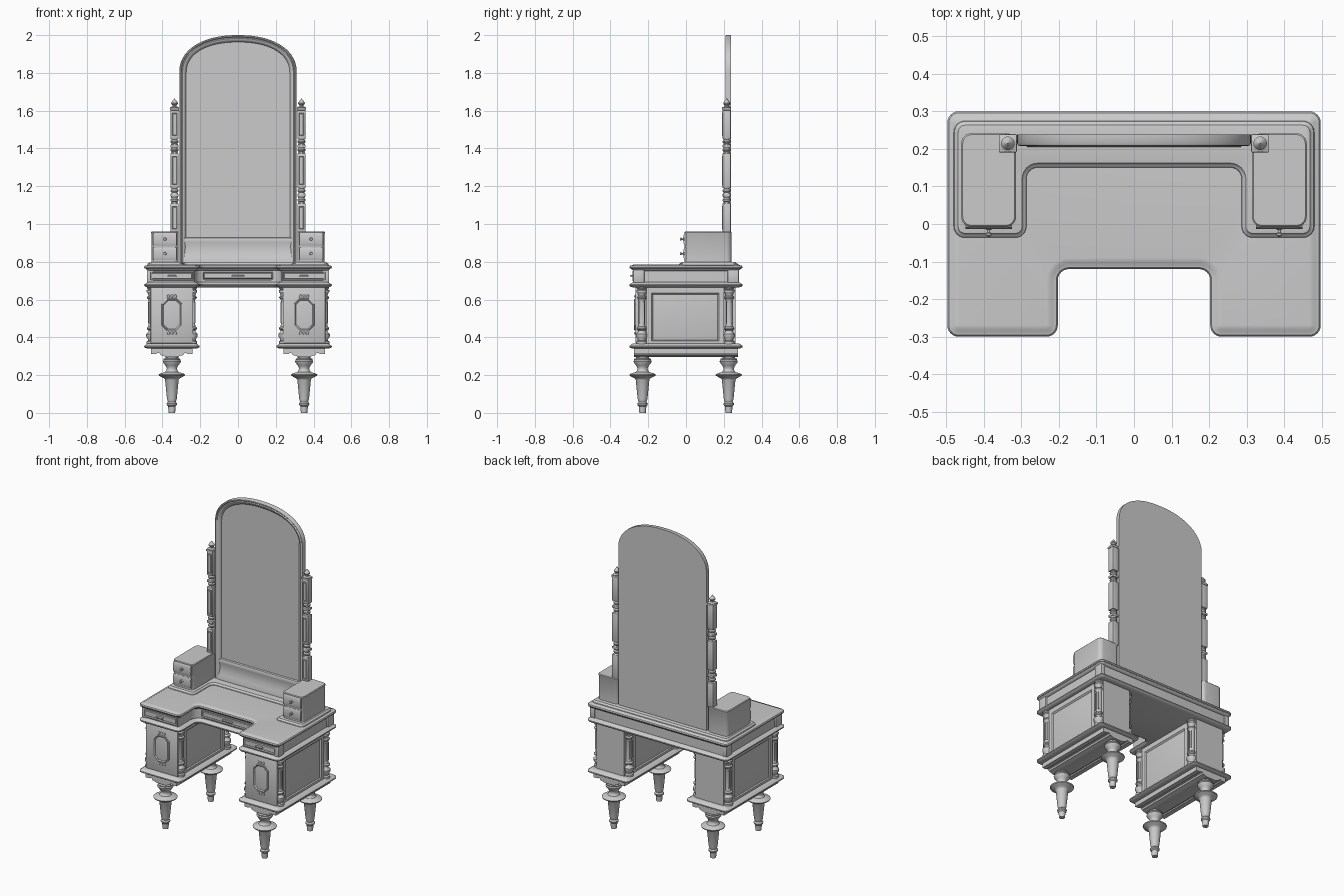
import bpy, bmesh, math
from mathutils import Vector


def finish(name, bm, angle=35):
    bmesh.ops.recalc_face_normals(bm, faces=bm.faces)
    me = bpy.data.meshes.new(name)
    bm.to_mesh(me)
    bm.free()
    me.shade_smooth()
    me.set_sharp_from_angle(angle=math.radians(angle))
    ob = bpy.data.objects.new(name, me)
    bpy.context.collection.objects.link(ob)
    return ob


def loft(name, rings, cap=True, angle=35):
    """Skin a stack of closed rings of equal point count."""
    bm = bmesh.new()
    vs = [[bm.verts.new(p) for p in r] for r in rings]
    n = len(vs[0])
    for a, b in zip(vs, vs[1:]):
        for i in range(n):
            bm.faces.new((a[i], a[(i + 1) % n], b[(i + 1) % n], b[i]))
    if cap:
        bm.faces.new(vs[0])
        bm.faces.new(vs[-1])
    return finish(name, bm, angle)


def outline(pts, r, d):
    """Right-angled counter-clockwise outline with round corners, inset by d."""
    out = []
    for i, p in enumerate(pts):
        p, a, b = Vector(p), Vector(pts[i - 1]), Vector(pts[(i + 1) % len(pts)])
        u, w = (p - a).normalized(), (b - p).normalized()
        convex = u.x * w.y - u.y * w.x > 0
        k = 1 if convex else -1
        c = p + (w - u) * r                 # arc centre
        rad = max(r - k * d, 0.002)
        if convex and r - d < 0.002:
            c = p + (w - u) * (d + 0.002)
        for j in range(7):
            t = j / 6 * math.pi / 2
            out.append(c + rad * (-w * math.cos(t) + u * math.sin(t)))
    return out


def moulded(name, pts, r, prof):
    return loft(name, [[(p.x, p.y, z) for p in outline(pts, r, d)] for d, z in prof])


def rect(x0, x1, y0, y1):
    return [(x0, y0), (x1, y0), (x1, y1), (x0, y1)]


def turned(name, x, y, prof, n=28):
    return loft(name, [[(x + r * math.cos(2 * math.pi * i / n), y + r * math.sin(2 * math.pi * i / n), z)
                        for i in range(n)] for r, z in prof])


def box(name, x0, x1, y0, y1, z0, z1, bev=0.0):
    bm = bmesh.new()
    bmesh.ops.create_cube(bm, size=1)
    for v in bm.verts:
        v.co = ((x0 + x1) / 2 + v.co.x * (x1 - x0), (y0 + y1) / 2 + v.co.y * (y1 - y0),
                (z0 + z1) / 2 + v.co.z * (z1 - z0))
    if bev:
        bmesh.ops.bevel(bm, geom=bm.edges[:], offset=bev, segments=2, profile=0.5, affect='EDGES')
    return finish(name, bm)


def extrude(name, pts, axis, a, b):
    """Extrude (u, z) points along x or y."""
    f = (lambda p, t: (t, p[0], p[1])) if axis == 'x' else (lambda p, t: (p[0], t, p[1]))
    return loft(name, [[f(p, t) for p in pts] for t in (a, b)])


def front_panel(name, x, hx, z0, z1, y, depth, m):
    """Raised field with a sloping moulded border facing the front."""
    rings = []
    for d, yy in ((0, y), (0, y - depth), (m, y - depth), (m * 1.6, y - depth * 0.4), (m * 2.2, y - depth * 0.9)):
        rings.append([(x - hx + d, yy, z0 + d), (x + hx - d, yy, z0 + d),
                      (x + hx - d, yy, z1 - d), (x - hx + d, yy, z1 - d)])
    return loft(name, rings)


def knob(name, x, y, z, prof, n=16):
    return loft(name, [[(x + r * math.cos(2 * math.pi * i / n), y - d, z + r * math.sin(2 * math.pi * i / n))
                        for i in range(n)] for r, d in prof])


def u_shape(x, yb, yf, nx, ny):
    return [(-x, yf), (-nx, yf), (-nx, ny), (nx, ny), (nx, yf), (x, yf), (x, yb), (-x, yb)]


# Table top, drawer layer and mouldings share one U-shaped outline
U = u_shape(0.497, 0.3, -0.3, 0.203, -0.12)
moulded("lower_moulding", U, 0.03, [(0.02, 0.664), (0.006, 0.668), (0, 0.674), (0, 0.68), (0.012, 0.687), (0.02, 0.692)])
moulded("drawer_layer", U, 0.035, [(0.026, 0.69), (0.026, 0.764)])
moulded("table_top", U, 0.03, [(0.026, 0.752), (0.014, 0.757), (0.01, 0.763), (0.002, 0.766), (0, 0.773),
                               (0.004, 0.779), (0.014, 0.781), (0.02, 0.785), (0.03, 0.786)])
P = u_shape(0.48, 0.275, -0.037, 0.286, 0.15)
moulded("raised_shelf", P, 0.03, [(0, 0.784), (0.002, 0.79), (0.008, 0.793), (0.012, 0.799), (0.016, 0.8)])

# Middle drawer
front_panel("middle_drawer", 0, 0.19, 0.7, 0.75, -0.094, 0.009, 0.006)
box("middle_handle", -0.035, 0.035, -0.115, -0.1, 0.721, 0.729, 0.003)

leg = [(0.017, 0), (0.019, 0.02), (0.02, 0.035), (0.027, 0.042), (0.028, 0.05), (0.021, 0.058), (0.023, 0.064),
       (0.026, 0.075), (0.036, 0.175), (0.04, 0.182), (0.052, 0.188), (0.068, 0.197), (0.07, 0.203), (0.06, 0.209),
       (0.036, 0.216), (0.029, 0.225), (0.027, 0.236), (0.031, 0.245), (0.035, 0.252), (0.046, 0.266),
       (0.048, 0.273), (0.044, 0.28), (0.045, 0.286), (0.034, 0.29), (0.034, 0.315)]
column = [(0.028, 0.36), (0.028, 0.378), (0.02, 0.383), (0.022, 0.392), (0.03, 0.405), (0.03, 0.418), (0.02, 0.428),
          (0.018, 0.437), (0.027, 0.443), (0.027, 0.45), (0.019, 0.457), (0.017, 0.468), (0.017, 0.595),
          (0.02, 0.602), (0.026, 0.608), (0.026, 0.614), (0.018, 0.62), (0.022, 0.633), (0.028, 0.641),
          (0.028, 0.649), (0.021, 0.654), (0.026, 0.66), (0.026, 0.672)]
half = [(0.11, 0.35), (0.11, 0.312), (0.082, 0.312), (0.076, 0.318), (0.066, 0.316), (0.06, 0.306),
        (0.045, 0.302), (0.03, 0.297)]
finial = [(0.022, 1.612), (0.024, 1.617), (0.012, 1.622), (0.01, 1.627), (0.017, 1.634), (0.018, 1.641),
          (0.012, 1.65), (0.004, 1.66), (0.001, 1.664)]

for s, side in ((-1, "left"), (1, "right")):
    cx = 0.35 * s
    # Cabinet base, apron and body
    moulded(side + "_cabinet_base", rect(cx - 0.147, cx + 0.147, -0.3, 0.3), 0.03,
            [(0.022, 0.34), (0.008, 0.343), (0, 0.348), (0, 0.355), (0.008, 0.359), (0.014, 0.365), (0.025, 0.368)])
    extrude(side + "_apron", [(cx + x, z) for x, z in half] + [(cx - x, z) for x, z in reversed(half)],
            'y', -0.275, 0.275)
    box(side + "_cabinet_body", cx - 0.098, cx + 0.098, -0.25, 0.262, 0.36, 0.672)
    box(side + "_door", cx - 0.112, cx + 0.112, -0.268, -0.25, 0.368, 0.668, 0.004)
    # Side walls with framed recessed panels
    for t in (-1, 1):
        rings = []
        for d, h in ((0, 0.09), (0, 0.116), (0.026, 0.116), (0.032, 0.108), (0.042, 0.11)):
            y0, y1, z0, z1 = -0.208 + d, 0.2 - d, 0.366 + d * 0.6, 0.668 - d * 1.3
            rings.append([(cx + t * h, y, z) for y, z in ((y0, z0), (y1, z0), (y1, z1), (y0, z1))])
        loft(side + "_side_panel", rings)
        # Turned corner columns with raised flutes
        for y in (-0.234, 0.228):
            turned(side + "_column", cx + t * 0.106, y, column, 20)
            for k in (-1, 0, 1):
                w = 0.0025
                xx = cx + t * (0.106 + (0.016 if k == 0 else 0.012))
                box(side + "_column_flute", xx - w * 1.5, xx + w * 1.5, y + k * 0.012 - w, y + k * 0.012 + w,
                    0.475, 0.588)
    # Door ornament: raised octagonal frame and small leaves
    rings = []
    for d, y in ((0, -0.266), (0.001, -0.273), (0.005, -0.275), (0.009, -0.272), (0.011, -0.266)):
        a, b, c = 0.054 - d, 0.085 - d, 0.028 - d * 0.4
        rings.append([(cx + x, y, 0.52 + z) for x, z in ((a, b - c), (a - c, b), (c - a, b), (-a, b - c),
                                                         (-a, c - b), (c - a, -b), (a - c, -b), (a, c - b))])
    loft(side + "_door_frame", rings, cap=False)
    for z in (0.422, 0.618):
        for k in (-1, 0, 1):
            knob(side + "_door_leaf", cx + k * 0.018, -0.266, z, [(0.009, 0), (0.007, 0.005), (0.002, 0.008)], 10)
    # Drawer front, handle and corner blocks above the cabinet
    front_panel(side + "_drawer", cx, 0.118, 0.698, 0.752, -0.272, 0.01, 0.006)
    box(side + "_drawer_handle", cx - 0.024, cx + 0.024, -0.297, -0.28, 0.721, 0.729, 0.003)
    for y in (-0.25, 0.25):
        xs = sorted((s * 0.45, s * 0.482))
        box(side + "_corner_block", xs[0], xs[1], y - 0.03, y + 0.03, 0.69, 0.76, 0.004)
    # Legs
    for y in (-0.23, 0.226):
        turned(side + "_leg", cx, y, leg)
    # Small drawer box on top, with two drawers and knobs
    bx = 0.387 * s
    moulded(side + "_small_box", rect(bx - 0.073, bx + 0.073, -0.008, 0.242), 0.028,
            [(0.001, 0.795), (0.001, 0.948), (0, 0.95), (0, 0.956), (0.004, 0.96)])
    for z in (0.843, 0.92):
        pts = [(0, z - 0.034), (-0.008, z - 0.034), (-0.013, z - 0.02), (-0.011, z), (-0.013, z + 0.02),
               (-0.008, z + 0.032), (0, z + 0.032)]
        extrude(side + "_small_drawer", pts, 'x', bx - 0.062, bx + 0.062)
        knob(side + "_small_knob", bx, -0.01, z, [(0.009, 0), (0.009, 0.004), (0.004, 0.006), (0.004, 0.012),
                                                  (0.008, 0.015), (0.007, 0.021), (0.002, 0.023)])
    # Mirror post: square lengths joined by turned necks
    px, py, h = 0.336 * s, 0.215, 0.021
    for z0, z1 in ((0.955, 1.11), (1.145, 1.16), (1.19, 1.375), (1.405, 1.42), (1.45, 1.605)):
        box(side + "_post_block", px - h, px + h, py - h, py + h, z0, z1, 0.003)
        if z1 - z0 > 0.1:
            front_panel(side + "_post_panel", px, h - 0.005, z0 + 0.015, z1 - 0.015, py - h, 0.003, 0.003)
    for z in (1.11, 1.16, 1.375, 1.42):
        turned(side + "_post_neck", px, py, [(0.02, z - 0.001), (0.015, z + 0.006), (0.021, z + 0.013),
                                            (0.021, z + 0.02), (0.015, z + 0.027), (0.02, z + 0.036)], 18)
    box(side + "_post_cap", px - 0.024, px + 0.024, py - 0.024, py + 0.024, 1.602, 1.614, 0.002)
    turned(side + "_finial", px, py, finial, 20)


# Arched mirror: moulded frame stepping in to the glass
def arch(d, y, zb=0.79):
    pts = [(-0.311 + d, y, zb), (0.311 - d, y, zb)]
    for i in range(49):
        t = math.pi * i / 48
        c, q = math.cos(t), math.sin(t)
        pts.append((math.copysign(abs(c) ** 0.9, c) * (0.311 - d), y, 1.8 + abs(q) ** 0.9 * (0.2 - d)))
    return pts


loft("mirror", [arch(0, 0.238), arch(0, 0.214), arch(0.003, 0.209), arch(0.008, 0.208), arch(0.013, 0.213),
                arch(0.018, 0.209), arch(0.026, 0.211), arch(0.034, 0.22), arch(0.037, 0.227)], angle=40)
# Concave sill below the glass
extrude("mirror_sill", [(0.23, 0.79), (0.205, 0.79), (0.205, 0.81), (0.212, 0.83), (0.217, 0.86), (0.218, 0.885),
                        (0.214, 0.905), (0.212, 0.918), (0.216, 0.927), (0.23, 0.93)], 'x', -0.285, 0.285)
